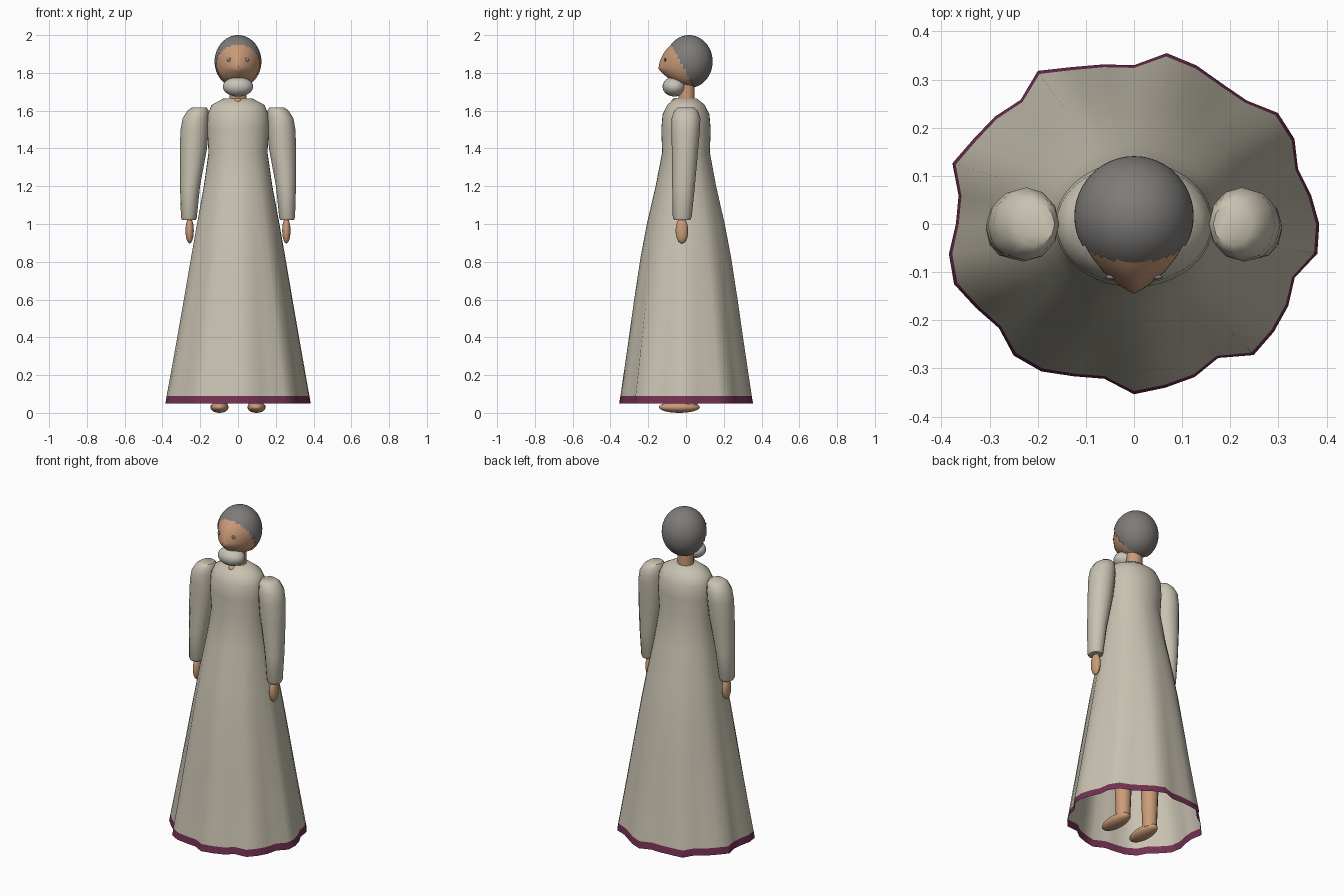
import bpy, bmesh, math
from mathutils import Vector

cube = bpy.data.objects.get("Cube")
if cube:
    bpy.data.objects.remove(cube, do_unlink=True)


def material(name, r, g, b):
    m = bpy.data.materials.new(name)
    m.use_nodes = True
    m.diffuse_color = (r, g, b, 1)
    node = next(n for n in m.node_tree.nodes if n.type == 'BSDF_PRINCIPLED')
    node.inputs["Base Color"].default_value = (r, g, b, 1)
    node.inputs["Roughness"].default_value = 0.8
    return m


CREAM = material("cream cloth", 0.58, 0.54, 0.44)
HEM = material("maroon trim", 0.17, 0.03, 0.085)
SKIN = material("skin", 0.60, 0.33, 0.19)
HAIR = material("grey hair", 0.21, 0.20, 0.19)
BEARD = material("pale beard", 0.56, 0.54, 0.48)
EYE = material("blue grey eye", 0.20, 0.25, 0.29)


def finish(bm, name, *mats, angle=50):
    bmesh.ops.recalc_face_normals(bm, faces=bm.faces)
    me = bpy.data.meshes.new(name)
    bm.to_mesh(me)
    bm.free()
    for m in mats:
        me.materials.append(m)
    ob = bpy.data.objects.new(name, me)
    bpy.context.collection.objects.link(ob)
    bpy.ops.object.select_all(action='DESELECT')
    ob.select_set(True)
    bpy.context.view_layer.objects.active = ob
    bpy.ops.object.shade_smooth_by_angle(angle=math.radians(angle))
    return ob


def loft(rings, caps=(True, True)):
    """Skin a list of closed rings of points with quads."""
    bm = bmesh.new()
    rows = [[bm.verts.new(p) for p in ring] for ring in rings]
    n = len(rows[0])
    for a, b in zip(rows, rows[1:]):
        for i in range(n):
            j = (i + 1) % n
            bm.faces.new((a[i], a[j], b[j], b[i]))
    for row, cap in zip((rows[0], rows[-1]), caps):
        if cap:
            bm.faces.new(row)
    return bm


def ellipse(cx, cy, z, rx, ry, n):
    steps = [math.tau * i / n for i in range(n)]
    return [(cx + rx * math.cos(t), cy + ry * math.sin(t), z) for t in steps]


def ball(name, mat, centre, radii, seg=20):
    bm = bmesh.new()
    bmesh.ops.create_uvsphere(bm, u_segments=seg, v_segments=seg // 2 + 2, radius=1)
    for v in bm.verts:
        v.co = Vector(c + r * p for c, r, p in zip(centre, radii, v.co))
    return finish(bm, name, mat)


# Robe: folds are strongest at the hem and fade out towards the waist
folds = [1.04, 1.01, .98, 1.04, 1.055, .985, .99, 1.03, 1.06,
         .97, .99, 1.02, 1.08, .99, 1.02, 1.04, 1.085, 1.0,
         1.0, 1.055, 1.075, 1.025, .99, 1.05, 1.04, .99, .96,
         1.04, 1.015, .995, .945, 1.045, 1.025, 1.0, .96, 1.045]
robe_rows = [(.05, .37, .34), (.09, .364, .334), (.35, .322, .3), (.6, .282, .268),
             (.82, .247, .237), (1.0, .217, .205), (1.2, .181, .16), (1.38, .156, .126),
             (1.5, .164, .131), (1.58, .161, .124), (1.63, .14, .1),
             (1.663, .08, .06), (1.665, .042, .04)]
rings = []
for z, rx, ry in robe_rows:
    w = max(0, min(1, (1.38 - z) / 1.33))
    rings.append([(x * (1 + (f - 1) * w), y * (1 + (f - 1) * w), z)
                  for (x, y, z), f in zip(ellipse(0, 0, z, rx, ry, 36), folds)])
bm = loft(rings, (False, False))
for f in bm.faces:
    f.material_index = 1 if f.calc_center_median().z < .09 else 0
finish(bm, "robe", CREAM, HEM)

# Sleeves, hands, legs and feet on both sides
sleeve_rows = [(1.02, .26, -.02, .036, .042), (1.035, .26, -.02, .042, .05),
               (1.2, .254, -.013, .053, .06), (1.4, .236, -.005, .072, .07),
               (1.5, .23, -.002, .074, .076), (1.56, .224, 0, .069, .076),
               (1.6, .212, 0, .056, .062), (1.616, .205, 0, .04, .045)]
leg_rows = [(.03, .095, .02, .04, .04), (.3, .095, .02, .05, .05),
            (.7, .09, .01, .06, .06), (1.1, .07, 0, .06, .06)]
for side, s in (("left", 1), ("right", -1)):
    for part, rows, mat in (("sleeve", sleeve_rows, CREAM), ("leg", leg_rows, SKIN)):
        bm = loft([ellipse(s * x, y, z, rx, ry, 12) for z, x, y, rx, ry in rows])
        finish(bm, f"{side}_{part}", mat)
    ball(f"{side}_hand", SKIN, (s * .256, -.022, .965), (.022, .033, .068))
    ball(f"{side}_foot", SKIN, (s * .098, -.035, .03), (.048, .108, .03))

# Neck and the skin showing at the neckline
finish(loft([ellipse(0, .003, z, .045, .043, 20) for z in (1.58, 1.78)]), "neck", SKIN)
ball("neckline", SKIN, (0, -.055, 1.65), (.021, .022, .018))


# Head: an ellipsoid drawn out to a pointed nose at the front
def nose(x, z):
    fall = (1.97 - z) / .15 if z > 1.82 else (z - 1.74) / .08
    return .047 * max(0, 1 - abs(x) / .1) * max(0, min(1, fall))


def head_shape(rx, ry, rz, pull):
    bm = bmesh.new()
    bmesh.ops.create_uvsphere(bm, u_segments=48, v_segments=32, radius=1)
    for v in bm.verts:
        x, y, z = rx * v.co.x, .016 + ry * v.co.y, 1.86 + rz * v.co.z
        if pull and v.co.y < 0:
            y -= nose(x, z) * min(1, -2 * v.co.y)
        v.co = (x, y, z)
    return bm


finish(head_shape(.118, .12, .134, True), "head", SKIN)

# Hair: a slightly larger shell kept behind a slanted hairline
bm = head_shape(.124, .125, .14, False)
front = [f for f in bm.faces
         if f.calc_center_median().y < -.092 + .55 * (1.97 - f.calc_center_median().z)]
bmesh.ops.delete(bm, geom=front, context='FACES')
finish(bm, "hair", HAIR)

ball("beard", BEARD, (0, -.062, 1.727), (.08, .062, .052), 28)

# Eyes lie almost flush with the face
for side, s in (("left", 1), ("right", -1)):
    x, z = .047, 1.87
    y = .016 - .12 * math.sqrt(1 - (x / .118) ** 2 - ((z - 1.86) / .134) ** 2) - nose(x, z)
    ball(f"{side}_eye", EYE, (s * x, y, z), (.013, .005, .01), 12)
